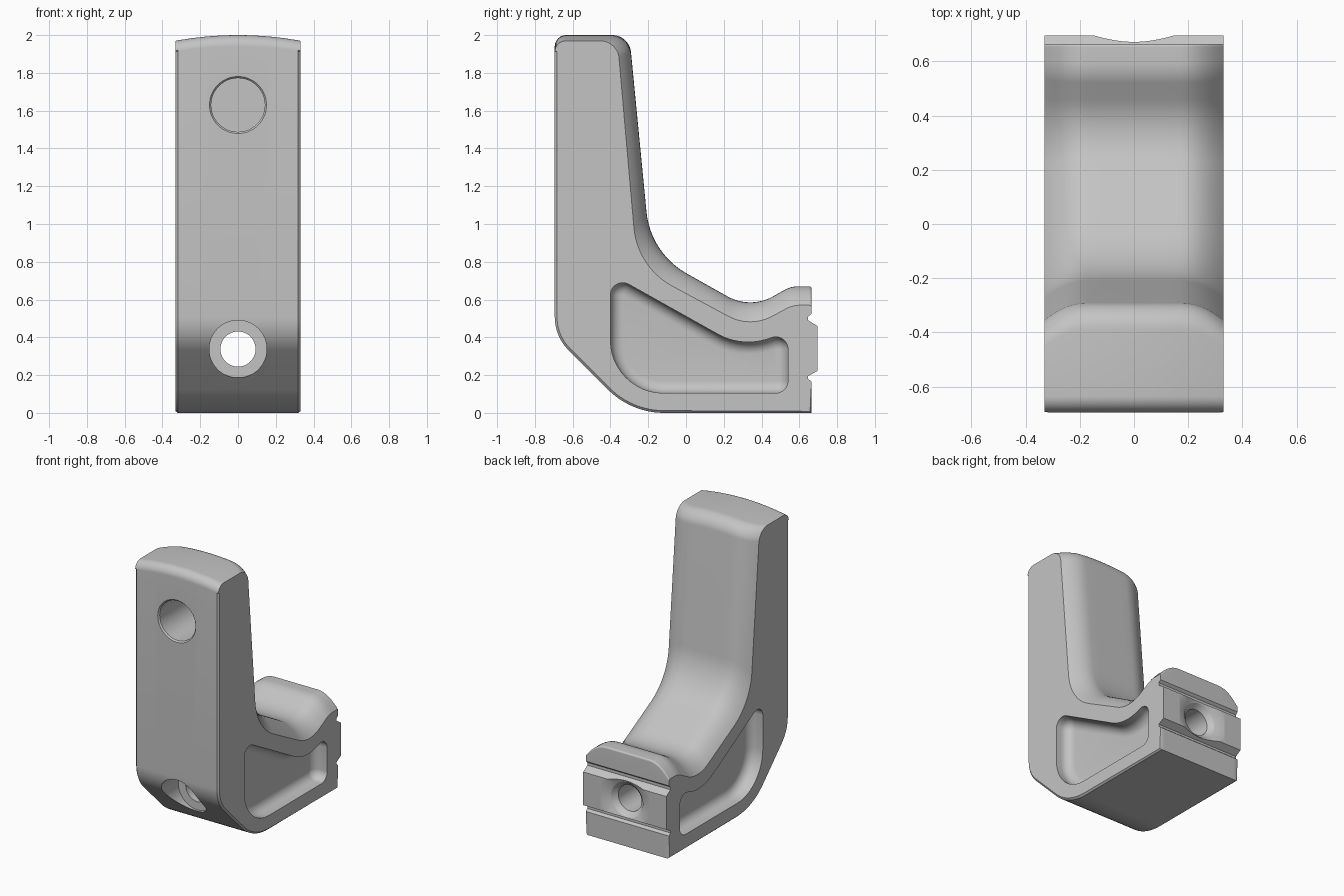
import bpy, bmesh, math
from mathutils import Vector

cube = bpy.data.objects.get("Cube")
if cube:
    bpy.data.objects.remove(cube)

HALF = 0.33
SEG = 12

grey = bpy.data.materials.new("light grey")
grey.use_nodes = True
grey.diffuse_color = (0.55, 0.55, 0.55, 1)
grey.node_tree.nodes["Principled BSDF"].inputs["Base Color"].default_value = (0.55, 0.55, 0.55, 1)


def rounded(corners):
    """Clockwise (y, z, radius) corners -> list of (point, outward normal)."""
    out, n = [], len(corners)
    for i, (y, z, r) in enumerate(corners):
        p = Vector((y, z))
        u = (Vector(corners[i - 1][:2]) - p).normalized()
        v = (Vector(corners[(i + 1) % n][:2]) - p).normalized()
        convex = 1 if u.x * v.y - u.y * v.x > 0 else -1
        mid = (u + v).normalized()
        if r == 0:
            out.append((p, -mid * convex))
            continue
        half = u.angle(v) / 2
        centre = p + mid * r / math.sin(half)
        d0 = (p + u * r / math.tan(half) - centre).normalized()
        d1 = (p + v * r / math.tan(half) - centre).normalized()
        for k in range(SEG + 1):
            d = d0.slerp(d1, k / SEG)
            out.append((centre + d * r, d * convex))
    return out


def loft(name, rings):
    """Closed solid through equal-length rings of points."""
    bm = bmesh.new()
    rows = [[bm.verts.new(p) for p in ring] for ring in rings]
    n = len(rows[0])
    for a, b in zip(rows, rows[1:]):
        for i in range(n):
            j = (i + 1) % n
            bm.faces.new((a[i], a[j], b[j], b[i]))
    bm.faces.new(rows[0])
    bm.faces.new(rows[-1])
    bmesh.ops.remove_doubles(bm, verts=bm.verts, dist=0.0004)
    bmesh.ops.recalc_face_normals(bm, faces=bm.faces)
    mesh = bpy.data.meshes.new(name)
    bm.to_mesh(mesh)
    bm.free()
    mesh.materials.append(grey)
    obj = bpy.data.objects.new(name, mesh)
    bpy.context.collection.objects.link(obj)
    return obj


def bore(name, z, profile):
    """Turned cutter along y from (y, radius) pairs."""
    angles = [math.tau * k / 64 for k in range(64)]
    return loft(name, [[(r * math.cos(a), y, z + r * math.sin(a)) for a in angles]
                       for y, r in profile])


# Bracket outline: saddle contour differs at the middle and at the sides
middle = [(-0.695, 2, 0.06), (-0.3, 2, 0.1), (-0.188, 0.846, 0.42),
          (0.34, 0.549, 0.245), (0.555, 0.67, 0.15), (0.665, 0.67, 0.012)]
side = [(-0.695, 2, 0.06), (-0.363, 2, 0.1), (-0.258, 0.771, 0.39),
        (0.34, 0.449, 0.245), (0.565, 0.57, 0.15), (0.665, 0.57, 0.012)]
# Back tongue with a groove above and below
tongue = [(0.665, 0.525, 0), (0.647, 0.51, 0), (0.647, 0.49, 0), (0.695, 0.46, 0),
          (0.695, 0.222, 0), (0.647, 0.195, 0), (0.647, 0.18, 0), (0.665, 0.165, 0)]
base = [(0.665, 0, 0), (-0.29, 0, 0.42), (-0.695, 0.405, 0.25)]
mid_line = rounded(middle + tongue + base)
side_line = rounded(side + tongue + base)
base_start = len(mid_line) - 2 * (SEG + 1) - 1


def section(x):
    t = max(0, (abs(x) - 0.17) / (HALF - 0.17)) ** 2.1
    ring = []
    for i, ((m, _), (s, normal)) in enumerate(zip(mid_line, side_line)):
        p = m.lerp(s, t)
        if abs(x) == HALF and (i == 0 or i >= base_start):
            p = p - normal * 0.012          # chamfer on front and bottom edges
        crown = 0.03 * (x / HALF) ** 2 * min(1, max(0, (p.y - 1.75) / 0.2))
        ring.append((x, p.x, p.y - crown))
    return ring


half_x = [0.06, 0.12, 0.17, 0.195, 0.22, 0.245, 0.27, 0.295, 0.318, HALF]
stations = [-x for x in reversed(half_x)] + [0] + half_x
bracket = loft("bracket", [section(x) for x in stations])

# Side pockets with a filleted floor
FILLET, FLOOR = 0.064, 0.225
pocket_line = rounded([(-0.4, 0.735, 0.065), (0.3, 0.343, 0.33), (0.54, 0.43, 0.065),
                       (0.54, 0.105, 0.065), (-0.4, 0.105, 0.28)])
steps = [(0.4, 0)]
for k in range(9):
    a = math.pi / 2 * k / 8
    steps.append((FLOOR + FILLET * (1 - math.sin(a)), FILLET * (1 - math.cos(a))))
cutters = []
for name, s in (("left_pocket", 1), ("right_pocket", -1)):
    cutters.append(loft(name, [[(s * x, *(p - n * inset)) for p, n in pocket_line]
                               for x, inset in steps]))

# Blind upper hole and counterbored through hole
cutters.append(bore("upper_hole", 1.63, [(-0.9, 0.151), (-0.695, 0.151),
                                         (-0.685, 0.142), (-0.36, 0.142)]))
cutters.append(bore("bolt_hole", 0.338, [(-0.9, 0.152), (-0.46, 0.152), (-0.46, 0.093),
                                         (0.635, 0.093), (0.66, 0.12), (0.667, 0.125),
                                         (0.695, 0.19), (0.72, 0.248)]))

bpy.context.view_layer.objects.active = bracket
bracket.select_set(True)
for cutter in cutters:
    cutter.hide_render = True
    mod = bracket.modifiers.new(cutter.name, 'BOOLEAN')
    mod.operation = 'DIFFERENCE'
    mod.solver = 'EXACT'
    mod.object = cutter
    bpy.ops.object.modifier_apply(modifier=mod.name)
    bpy.data.objects.remove(cutter)
bpy.ops.object.shade_smooth_by_angle(angle=math.radians(25))
